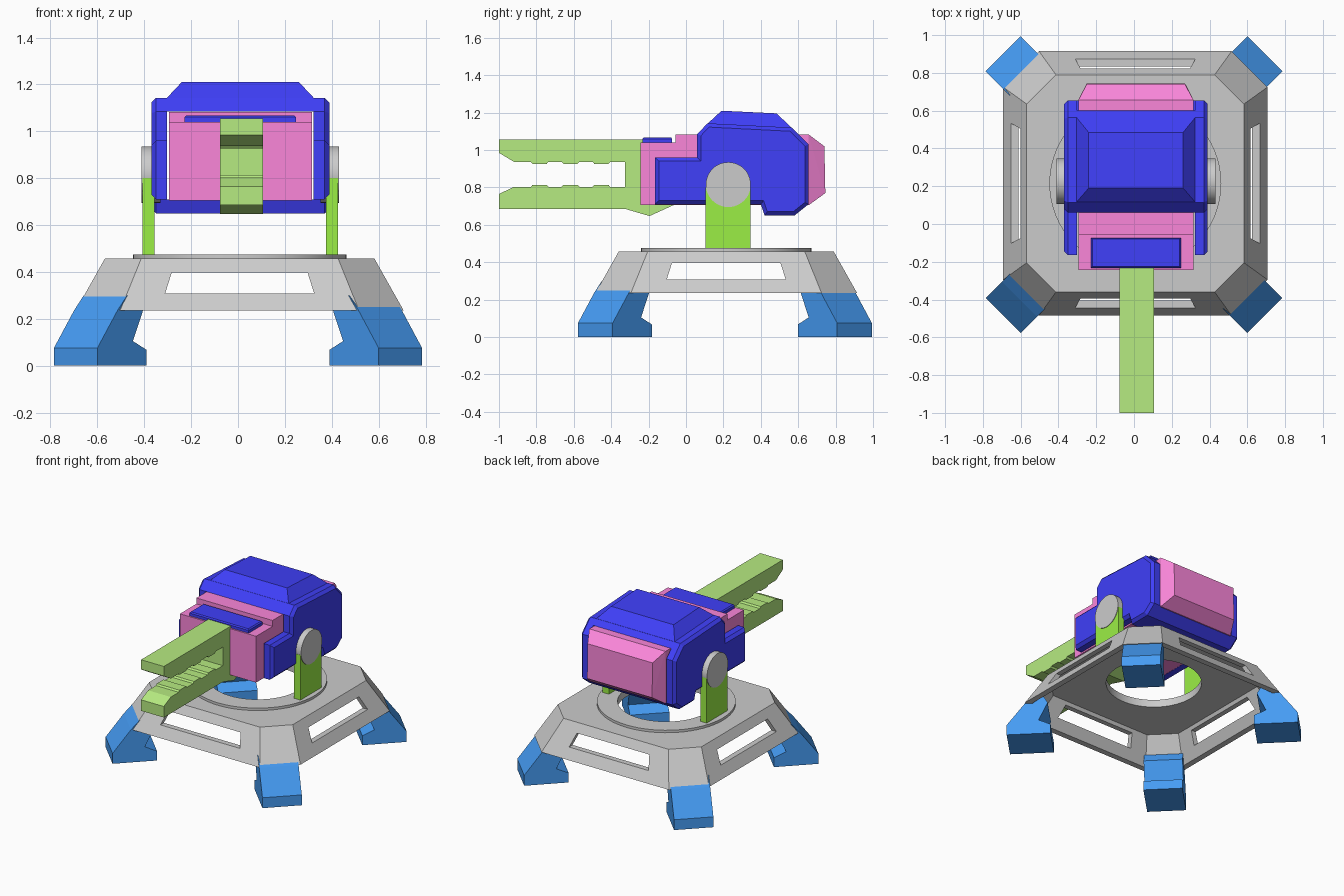
import bpy, bmesh, math
from mathutils import Matrix, Vector

if "Cube" in bpy.data.objects:
    bpy.data.objects.remove(bpy.data.objects["Cube"])

CX, CY = 0.007, 0.215   # axis of the turntable


def material(name, rgb):
    m = bpy.data.materials.new(name)
    m.diffuse_color = (*rgb, 1)
    m.use_nodes = True
    m.node_tree.nodes["Principled BSDF"].inputs["Base Color"].default_value = m.diffuse_color
    return m


BLUE = material("deep_blue", (0.05, 0.05, 0.95))
FOOT = material("foot_blue", (0.06, 0.33, 0.90))
LIME = material("lime", (0.47, 0.83, 0.22))
GREEN = material("green", (0.33, 0.86, 0.06))
PINK = material("pink", (0.96, 0.24, 0.70))


def finish(name, bm, mat=None):
    bmesh.ops.recalc_face_normals(bm, faces=bm.faces)
    me = bpy.data.meshes.new(name)
    bm.to_mesh(me)
    bm.free()
    ob = bpy.data.objects.new(name, me)
    bpy.context.collection.objects.link(ob)
    if mat:
        me.materials.append(mat)
    return ob


def prism(name, profile, x0, x1, mat=None, bevel_end=0.0, matrix=None):
    """Extrude a (y, z) profile from x0 to x1, optionally bevelling the x1 rim."""
    bm = bmesh.new()
    a = [bm.verts.new((x0, y, z)) for y, z in profile]
    b = [bm.verts.new((x1, y, z)) for y, z in profile]
    bm.faces.new(a)
    cap = bm.faces.new(b)
    for i in range(len(a)):
        j = (i + 1) % len(a)
        bm.faces.new((a[i], a[j], b[j], b[i]))
    bmesh.ops.recalc_face_normals(bm, faces=bm.faces)
    if bevel_end:
        bmesh.ops.bevel(bm, geom=list(cap.edges), offset=bevel_end,
                        segments=1, affect='EDGES')
    if matrix:
        bm.transform(matrix)
    return finish(name, bm, mat)


def hull(name, points, mat=None):
    bm = bmesh.new()
    for p in points:
        bm.verts.new(p)
    bmesh.ops.convex_hull(bm, input=bm.verts)
    bmesh.ops.dissolve_limit(bm, angle_limit=0.01, verts=bm.verts, edges=bm.edges)
    return finish(name, bm, mat)


def tube(name, r_out, r_in, z0, z1, n=64):
    """Upright ring about the turntable axis."""
    bm = bmesh.new()
    rings = []
    for r, z in ((r_in, z0), (r_out, z0), (r_out, z1), (r_in, z1)):
        rings.append([bm.verts.new((CX + r * math.cos(2 * math.pi * i / n),
                                    CY + r * math.sin(2 * math.pi * i / n), z))
                      for i in range(n)])
    for k in range(4):
        p, q = rings[k], rings[(k + 1) % 4]
        for i in range(n):
            j = (i + 1) % n
            bm.faces.new((p[i], p[j], q[j], q[i]))
    return finish(name, bm)


def cylinder(name, r, depth, matrix):
    bm = bmesh.new()
    bmesh.ops.create_cone(bm, cap_ends=True, segments=48, radius1=r, radius2=r,
                          depth=depth, matrix=matrix)
    return finish(name, bm)


def smooth(ob):
    bpy.ops.object.select_all(action='DESELECT')
    ob.select_set(True)
    bpy.context.view_layer.objects.active = ob
    bpy.ops.object.shade_smooth_by_angle(angle=math.radians(30))


def octagon(half, corner, z):
    return [(CX + sx * x, CY + sy * y, z) for sx in (-1, 1) for sy in (-1, 1)
            for x, y in ((half, corner), (corner, half))]


def cut(ob, cutters):
    for c in cutters:
        mod = ob.modifiers.new("cut", 'BOOLEAN')
        mod.operation, mod.solver, mod.object = 'DIFFERENCE', 'EXACT', c
    dg = bpy.context.evaluated_depsgraph_get()
    me = bpy.data.meshes.new_from_object(ob.evaluated_get(dg))
    ob.modifiers.clear()
    ob.data = me
    for c in cutters:
        bpy.data.objects.remove(c)


# Base: hollow octagonal frustum with a window in each side and a round hole
base = hull("base_shell", octagon(0.70, 0.51, 0.235) + octagon(0.575, 0.42, 0.457))
inner = hull("cut_inner", octagon(0.665, 0.485, 0.22) + octagon(0.56, 0.41, 0.42))
hole = cylinder("cut_hole", 0.43, 0.4, Matrix.Translation((CX, CY, 0.5)))
window = [(-0.318, 0.308), (0.318, 0.308), (0.29, 0.397), (-0.29, 0.397)]
slots = [prism("cut_slot", window, -1, 1, matrix=Matrix.Translation((CX, CY, 0))
               @ Matrix.Rotation(a, 4, 'Z')) for a in (0, math.pi / 2)]
cut(base, [inner, hole] + slots)

# Turntable ring
smooth(tube("turntable_ring", 0.455, 0.32, 0.42, 0.475))

# Four diagonal feet
foot = [(0.98, 0), (0.98, 0.075), (0.858, 0.236), (0.80, 0.30), (0.74, 0.30),
        (0.704, 0.236), (0.765, 0.105), (0.684, 0.068), (0.684, 0)]
for i in range(4):
    turn = Matrix.Rotation(math.radians(45 + 90 * i), 4, 'Z')
    prism("foot_%d" % (i + 1), foot, -0.131, 0.131, FOOT,
          matrix=Matrix.Translation((0, 0.208, 0)) @ turn)

# Side parts of the head: brackets, pivots and blue side plates
HX = 0.01
plate = [(-0.165, 0.71), (-0.165, 0.96), (0.06, 0.96), (0.06, 1.085), (0.115, 1.143),
         (0.565, 1.12), (0.655, 1.03), (0.655, 0.71), (0.58, 0.65), (0.42, 0.65),
         (0.40, 0.71)]
for side, s in (("left", -1), ("right", 1)):
    prism("bracket_" + side, [(0.105, 0.47), (0.345, 0.47), (0.345, 0.80), (0.105, 0.80)],
          HX + s * 0.366, HX + s * 0.417, GREEN)
    smooth(cylinder("pivot_" + side, 0.12, 0.08, Matrix.Translation((HX + s * 0.381, 0.226, 0.815))
                    @ Matrix.Rotation(math.pi / 2, 4, 'Y')))
    prism("side_plate_" + side, plate, HX + s * 0.312, HX + s * 0.38, BLUE, bevel_end=0.02)

# Blue cover over the top, raised roof, and bottom bar
prism("top_cover", [(0.06, 1.085), (0.115, 1.143), (0.565, 1.12), (0.60, 1.085)],
      HX - 0.312, HX + 0.312, BLUE)
hull("raised_roof", [(HX + s * w, y, z) for s in (-1, 1) for w, y, z in
     ((0.315, 0.115, 1.141), (0.315, 0.565, 1.118), (0.25, 0.19, 1.21), (0.25, 0.485, 1.196))],
     BLUE)
prism("bottom_bar", [(0.40, 0.71), (0.42, 0.65), (0.58, 0.65), (0.655, 0.71)],
      HX - 0.312, HX + 0.312, BLUE)

# Pink core running through the head, with a tapered rear panel
prism("core_body", [(-0.243, 0.705), (-0.243, 1.04), (-0.055, 1.04), (-0.055, 1.083),
                    (0.656, 1.083), (0.656, 0.705)], HX - 0.305, HX + 0.305, PINK)
hull("rear_panel", [(HX + s * w, y, z) for s in (-1, 1) for w, y, z in
     ((0.305, 0.656, 0.705), (0.305, 0.656, 1.083), (0.26, 0.745, 0.77), (0.26, 0.74, 1.02))],
     PINK)

# Blue panel on the front deck
hull("deck_panel", [(HX + s * w, y, z) for s in (-1, 1) for w, y, z in
     ((0.238, -0.232, 1.04), (0.238, -0.075, 1.04), (0.238, -0.232, 1.06),
      (0.238, -0.075, 1.06), (0.23, -0.225, 1.068), (0.23, -0.08, 1.068))], BLUE)


# Forked barrel with toothed jaws
def teeth(z, step):
    pts = []
    for y in (-0.83, -0.665, -0.50):
        pts += [(y, z), (y + 0.01, z + step), (y + 0.085, z + step), (y + 0.095, z)]
    return pts


upper = [(-1, 1.055), (-1, 0.985), (-0.92, 0.937)] + teeth(0.937, -0.011) + [(-0.325, 0.937)]
lower = [(-1, 0.685), (-1, 0.765), (-0.92, 0.803)] + teeth(0.803, 0.011) + [(-0.325, 0.803)]
prism("forked_barrel", upper + lower[::-1] + [(-0.325, 0.685), (-0.195, 0.647), (-0.065, 0.706),
      (-0.23, 0.72), (-0.23, 1.055)], HX + 0.005 - 0.091, HX + 0.005 + 0.091, LIME)
